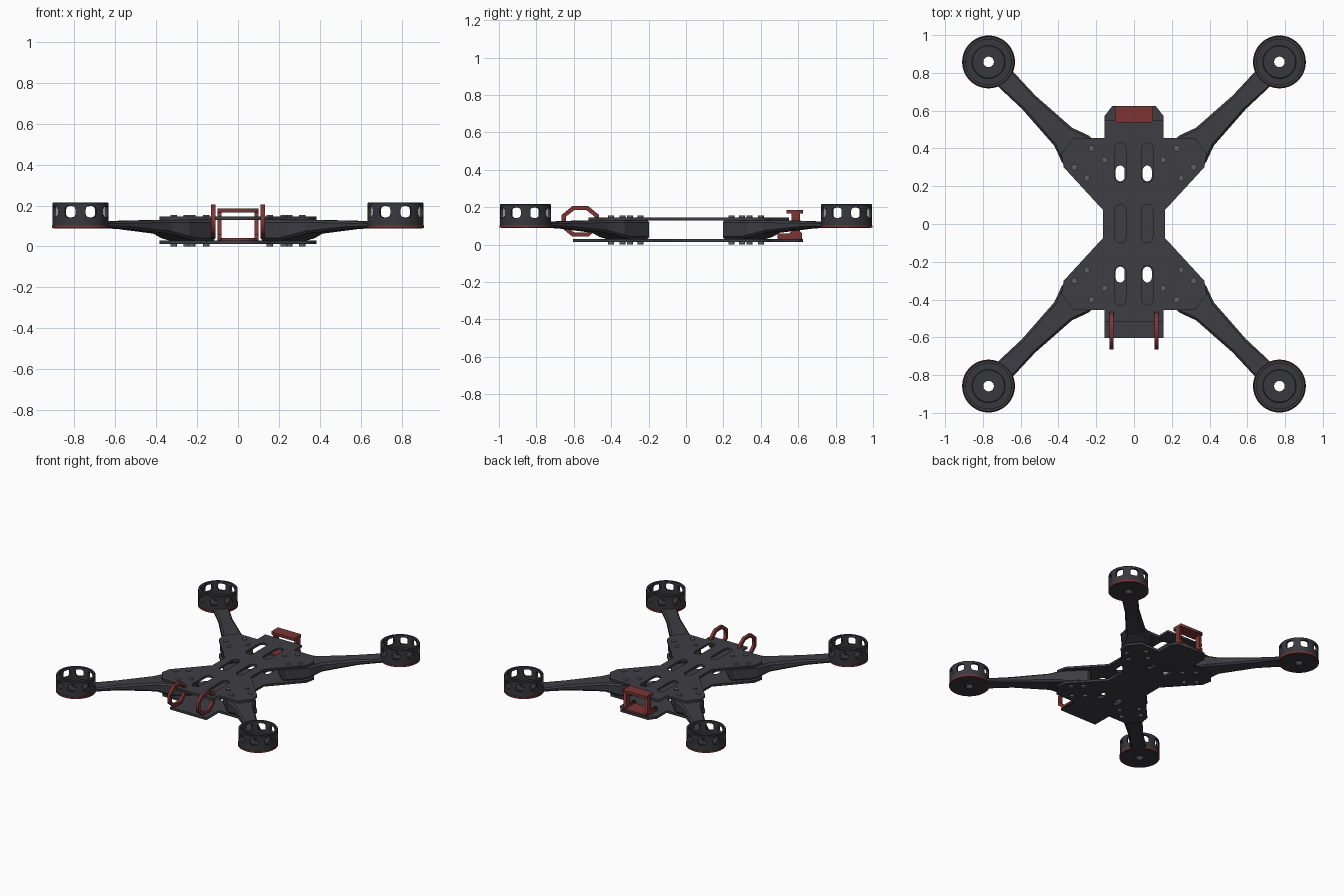
import bpy, bmesh
from math import sin, cos, pi
from mathutils import Matrix, Vector

if "Cube" in bpy.data.objects:
    bpy.data.objects.remove(bpy.data.objects["Cube"])


def material(name, r, g, b):
    m = bpy.data.materials.new(name)
    m.use_nodes = True
    m.diffuse_color = (r, g, b, 1)
    m.node_tree.nodes["Principled BSDF"].inputs["Base Color"].default_value = (r, g, b, 1)
    return m


CARBON = material("carbon_grey", 0.048, 0.047, 0.057)
MOTOR = material("motor_grey", 0.04, 0.04, 0.048)
RED = material("dull_red", 0.2, 0.036, 0.036)
STEEL = material("bolt_grey", 0.12, 0.12, 0.13)

# Maps a flat outline (a, b) with depth c onto (y, z) with depth x
SIDEWAYS = Matrix(((0, 0, 1, 0), (1, 0, 0, 0), (0, 1, 0, 0), (0, 0, 0, 1)))


def add(name, mesh, mat):
    mesh.materials.clear()
    mesh.materials.append(mat)
    ob = bpy.data.objects.new(name, mesh)
    bpy.context.collection.objects.link(ob)
    return ob


def from_bmesh(name, bm, mat):
    bmesh.ops.recalc_face_normals(bm, faces=bm.faces[:])
    mesh = bpy.data.meshes.new(name)
    bm.to_mesh(mesh)
    bm.free()
    return add(name, mesh, mat)


def sheet(name, loops, low, high, mat, matrix=Matrix()):
    """Flat part: first loop is the outline, the others are holes."""
    curve = bpy.data.curves.new(name, "CURVE")
    curve.dimensions = "2D"
    curve.fill_mode = "BOTH"
    curve.extrude = (high - low) / 2
    for loop in loops:
        sp = curve.splines.new("POLY")
        sp.points.add(len(loop) - 1)
        for p, (a, b) in zip(sp.points, loop):
            p.co = (a, b, 0, 1)
        sp.use_cyclic_u = True
    tmp = bpy.data.objects.new(name + "_outline", curve)
    bpy.context.collection.objects.link(tmp)
    deps = bpy.context.evaluated_depsgraph_get()
    mesh = bpy.data.meshes.new_from_object(tmp.evaluated_get(deps))
    bpy.data.objects.remove(tmp)
    mesh.transform(matrix @ Matrix.Translation((0, 0, (low + high) / 2)))
    return add(name, mesh, mat)


def slot(cx, y0, y1, r):
    """Capsule-shaped hole running along y."""
    pts = []
    for cy, start in ((y1 - r, 0), (y0 + r, pi)):
        pts += [(cx + r * cos(start + pi * i / 6), cy + r * sin(start + pi * i / 6)) for i in range(7)]
    return pts


def lathe(name, profile, mat, seg=48):
    """Closed (radius, z) profile spun around z."""
    bm = bmesh.new()
    rings = [[bm.verts.new((r * cos(2 * pi * i / seg), r * sin(2 * pi * i / seg), z))
              for r, z in profile] for i in range(seg)]
    n = len(profile)
    for i in range(seg):
        a, b = rings[i], rings[(i + 1) % seg]
        for j in range(n):
            k = (j + 1) % n
            bm.faces.new((a[j], b[j], b[k], a[k]))
    return from_bmesh(name, bm, mat)


def smooth(ob):
    bpy.ops.object.select_all(action="DESELECT")
    ob.select_set(True)
    bpy.context.view_layer.objects.active = ob
    bpy.ops.object.shade_smooth_by_angle(angle=0.6)


# Body plates: waisted X outline with a nose and a tail
HIP = [(0.165, 0.075), (0.372, 0.30), (0.385, 0.37), (0.32, 0.455), (0.155, 0.455)]


def plate_outline(front, back, cut):
    tail = [(0.155, back - cut * 1.3), (0.155 - cut, back)] if cut else [(0.155, back)]
    right = [(0.155, front)] + [(x, -y) for x, y in reversed(HIP)] + HIP + tail
    return right + [(-x, y) for x, y in reversed(right)]


through, blind = [], []
for x in (-0.073, 0.07):
    for s in (-1, 1):
        ends = sorted((s * 0.22, s * 0.43))
        blind.append(slot(x, *ends, 0.03))
        ends = sorted((s * 0.225, s * 0.31))
        through.append(slot(x, *ends, 0.024))
    blind.append(slot(x, -0.1, 0.105, 0.03))
sheet("top_plate", [plate_outline(-0.52, 0.55, 0)] + blind, 0.13, 0.146, CARBON)
sheet("bottom_plate", [plate_outline(-0.603, 0.625, 0.04)] + through, 0.013, 0.03, CARBON)

# Bolts on both plates, at the four arm roots
bolts = bmesh.new()
for x, y in ((0.225, 0.40), (0.155, 0.34), (0.315, 0.30), (0.25, 0.243)):
    for sx in (-1, 1):
        for sy in (-1, 1):
            for z in (0.0065, 0.148):
                bmesh.ops.create_cone(bolts, cap_ends=True, segments=16, radius1=0.016, radius2=0.016,
                                      depth=0.013, matrix=Matrix.Translation((sx * x, sy * y, z)))
from_bmesh("plate_bolts", bolts, STEEL)

# Arms: chamfered sections lofted along a diagonal (distance, half width, bottom, top)
SECTIONS = [(0, 0.085, 0.04, 0.12), (0.015, 0.1, 0.03, 0.13), (0.15, 0.1, 0.03, 0.13),
            (0.2, 0.1, 0.04, 0.13), (0.29, 0.067, 0.063, 0.13), (0.55, 0.05, 0.085, 0.126),
            (0.69, 0.055, 0.092, 0.12), (0.79, 0.055, 0.092, 0.119)]
ROOT, ALONG, ACROSS = Vector((0.17, 0.257, 0)), Vector((1, 1, 0)).normalized(), Vector((1, -1, 0)).normalized()
for sx, side in ((-1, "right"), (1, "left")):
    for sy, end in ((-1, "front"), (1, "back")):
        bm = bmesh.new()
        rings = []
        for u, w, lo, hi in SECTIONS:
            c = min(0.012, (hi - lo) * 0.3)
            ring = []
            for a, z in ((w, lo + c), (w, hi - c), (w - c, hi), (c - w, hi),
                         (-w, hi - c), (-w, lo + c), (c - w, lo), (w - c, lo)):
                p = ROOT + ALONG * u + ACROSS * a
                ring.append(bm.verts.new((p.x * sx, p.y * sy, z)))
            rings.append(ring)
        for a, b in zip(rings, rings[1:]):
            for j in range(8):
                k = (j + 1) % 8
                bm.faces.new((a[j], a[k], b[k], b[j]))
        bm.faces.new(rings[0])
        bm.faces.new(rings[-1])
        from_bmesh(f"arm_{end}_{side}", bm, CARBON)

# Motor can: open tube with eight rounded windows
can = lathe("motor_can", [(0.12, 0.1), (0.137, 0.1), (0.137, 0.212), (0.134, 0.216),
                          (0.12, 0.216)], MOTOR)
bm = bmesh.new()
for i in range(8):
    turn = Matrix.Rotation(pi / 8 + i * pi / 4, 4, "Z")
    new = bmesh.ops.create_cube(bm, size=1)["verts"]
    for v in new:
        v.co = (0.13 + v.co.x * 0.08, v.co.y * 0.056, 0.17 + v.co.z * 0.054)
    rim = [e for e in {e for v in new for e in v.link_edges}
           if abs(e.verts[0].co.x - e.verts[1].co.x) > 0.05]
    cut = bmesh.ops.bevel(bm, geom=rim, offset=0.016, segments=3, profile=0.5, affect="EDGES")
    verts = {v for v in new if v.is_valid} | set(cut["verts"])
    bmesh.ops.transform(bm, matrix=turn, verts=list(verts))
cutter = from_bmesh("window_cutter", bm, MOTOR)
cutter.hide_render = True
mod = can.modifiers.new("windows", "BOOLEAN")
mod.operation, mod.solver, mod.object = "DIFFERENCE", "EXACT", cutter
bpy.context.view_layer.objects.active = can
bpy.ops.object.modifier_apply(modifier="windows")
bpy.data.objects.remove(cutter)

# Motor floor with raised hub and shaft hole, and its red rim
floor = lathe("motor_floor", [(0.028, 0.088), (0.132, 0.088), (0.132, 0.122),
                              (0.088, 0.122), (0.085, 0.13), (0.028, 0.13)], MOTOR)
rim = lathe("motor_rim", [(0.128, 0.09), (0.14, 0.09), (0.14, 0.102), (0.128, 0.102)], RED)
for part in (can, floor, rim):
    smooth(part)
    for i, (sx, sy) in enumerate(((-1, -1), (1, -1), (1, 1), (-1, 1))):
        ob = part if i == 0 else part.copy()
        if i:
            bpy.context.collection.objects.link(ob)
        ob.location = (sx * 0.77, sy * 0.858, 0)


# Front guards: a pair of octagonal hoops
def octagon(ry, rz, k):
    quarter = [(ry, k * rz), (k * ry, rz)]
    half = quarter + [(-y, z) for y, z in reversed(quarter)]
    return [(y - 0.565, z + 0.124) for y, z in half + [(-y, -z) for y, z in half]]


for x, side in ((-0.12, "right"), (0.12, "left")):
    sheet(f"front_guard_{side}", [octagon(0.1, 0.082, 0.42), octagon(0.077, 0.06, 0.42)],
          x - 0.011, x + 0.011, RED, SIDEWAYS)

# Rear mount: two bracket-shaped cheeks under a cap
cheek = [(0.49, 0.03), (0.62, 0.03), (0.62, 0.06), (0.61, 0.07), (0.61, 0.17),
         (0.565, 0.17), (0.565, 0.07), (0.55, 0.058), (0.49, 0.058)]
for x, side in ((-0.09, "right"), (0.09, "left")):
    sheet(f"rear_mount_cheek_{side}", [cheek], x - 0.01, x + 0.01, RED, SIDEWAYS)
cap = [(0.1, 0.545), (0.1, 0.618), (0.093, 0.625)]
cap = [(0.093, 0.537)] + cap
sheet("rear_mount_cap", [cap + [(-x, y) for x, y in reversed(cap)]], 0.166, 0.186, RED)
sheet("rear_mount_base", [[(-0.1, 0.5), (0.1, 0.5), (0.1, 0.62), (-0.1, 0.62)]], 0.03, 0.042, RED)
